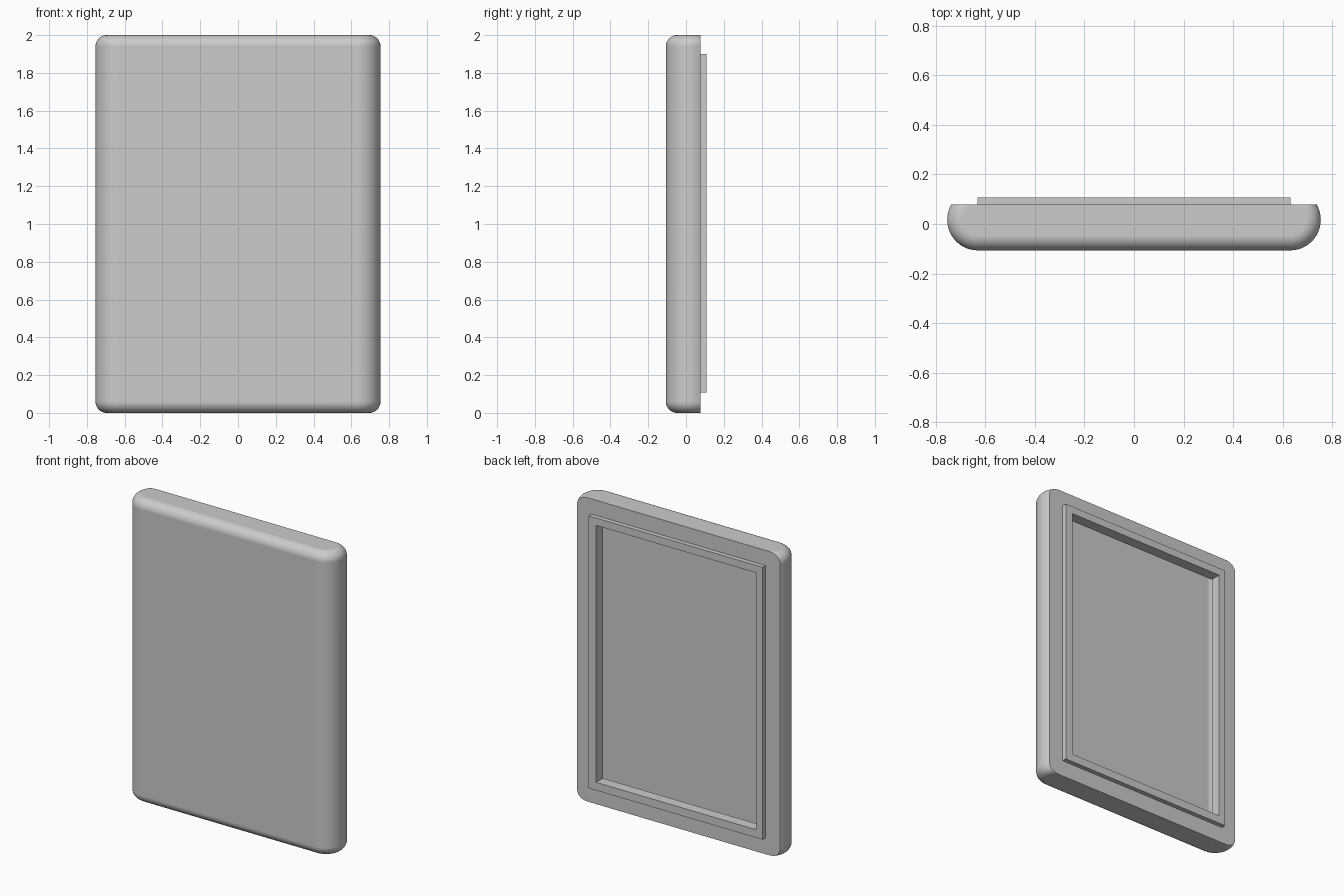
import bpy, bmesh
from math import pi, sin, cos, asin, radians

if "Cube" in bpy.data.objects:
    bpy.data.objects.remove(bpy.data.objects["Cube"], do_unlink=True)

HEIGHT = 2.0
BACK = 0.078                 # rear plane of the shell
RIM = 0.108                  # rear plane of the raised rim
FRAME = 0.037                # inner plane of the frame around the opening
WALL = 0.05                  # shell thickness
ARC_X, ARC_Y, ARC_R = 0.631, 0.017, 0.1235   # rounded long sides
END_R = 0.06                 # fillet on the top and bottom ends
STEPS, END_STEPS = 16, 10

grey = bpy.data.materials.new("plain grey")
grey.use_nodes = True
grey.diffuse_color = (0.6, 0.6, 0.6, 1)
grey.node_tree.nodes["Principled BSDF"].inputs["Base Color"].default_value = (0.6, 0.6, 0.6, 1)


def finish(bm, name):
    bmesh.ops.recalc_face_normals(bm, faces=bm.faces)
    mesh = bpy.data.meshes.new(name)
    bm.to_mesh(mesh)
    bm.free()
    mesh.materials.append(grey)
    obj = bpy.data.objects.new(name, mesh)
    bpy.context.collection.objects.link(obj)
    return obj


def box(name, x0, x1, y0, y1, z0, z1):
    bm = bmesh.new()
    bmesh.ops.create_cube(bm, size=1)
    for v in bm.verts:
        v.co = (x1 if v.co.x > 0 else x0,
                y1 if v.co.y > 0 else y0,
                z1 if v.co.z > 0 else z0)
    return finish(bm, name)


def section(offset, back):
    """Half-round sided cross-section, shrunk by offset, flat at the back."""
    r = ARC_R - offset
    start = asin((back - ARC_Y) / r)
    angles = [start + (-pi / 2 - start) * i / STEPS for i in range(STEPS + 1)]
    right = [(ARC_X + r * cos(a), ARC_Y + r * sin(a)) for a in angles]
    return right + [(-x, y) for x, y in reversed(right)]


def loft(name, levels, back):
    """Solid through cross-sections at (height, offset) levels."""
    bm = bmesh.new()
    rings = [[bm.verts.new((x, y, z)) for x, y in section(off, back)] for z, off in levels]
    for low, high in zip(rings, rings[1:]):
        for i in range(len(low)):
            j = (i + 1) % len(low)
            bm.faces.new((low[i], low[j], high[j], high[i]))
    bm.faces.new(rings[0])
    bm.faces.new(rings[-1])
    bmesh.ops.dissolve_limit(bm, angle_limit=radians(0.5), verts=bm.verts, edges=bm.edges)
    return finish(bm, name)


def activate(obj):
    bpy.ops.object.select_all(action='DESELECT')
    obj.select_set(True)
    bpy.context.view_layer.objects.active = obj


def cut(obj, cutter):
    activate(obj)
    mod = obj.modifiers.new("cut", 'BOOLEAN')
    mod.operation = 'DIFFERENCE'
    mod.solver = 'EXACT'
    mod.object = cutter
    bpy.ops.object.modifier_apply(modifier=mod.name)


# Shell with filleted ends
levels = []
for i in range(END_STEPS + 1):
    t = pi / 2 * i / END_STEPS
    levels.append((END_R * (1 - cos(t)), END_R * (1 - sin(t))))
levels += [(HEIGHT - z, off) for z, off in reversed(levels)]
shell = loft("shell", levels, BACK)

# Raised rim on the back
rim = box("rim", -0.633, 0.633, BACK, RIM, 0.107, 1.9)

# Hollow inside, reached through a rectangular opening in the rim and frame
cavity = loft("cavity_cutter", [(WALL, WALL), (HEIGHT - WALL, WALL)], FRAME)
opening = box("opening_cutter", -0.587, 0.578, 0, RIM + 0.1, 0.16, 1.851)
for cutter in (cavity, opening):
    cutter.hide_render = True
cut(shell, cavity)
cut(shell, opening)
cut(rim, opening)
for cutter in (cavity, opening):
    bpy.data.objects.remove(cutter, do_unlink=True)

# Smooth fillets with crisp edges and flat panels
activate(shell)
bpy.ops.object.shade_smooth_by_angle(angle=radians(30))
weighted = shell.modifiers.new("flat panels", 'WEIGHTED_NORMAL')
weighted.keep_sharp = True
